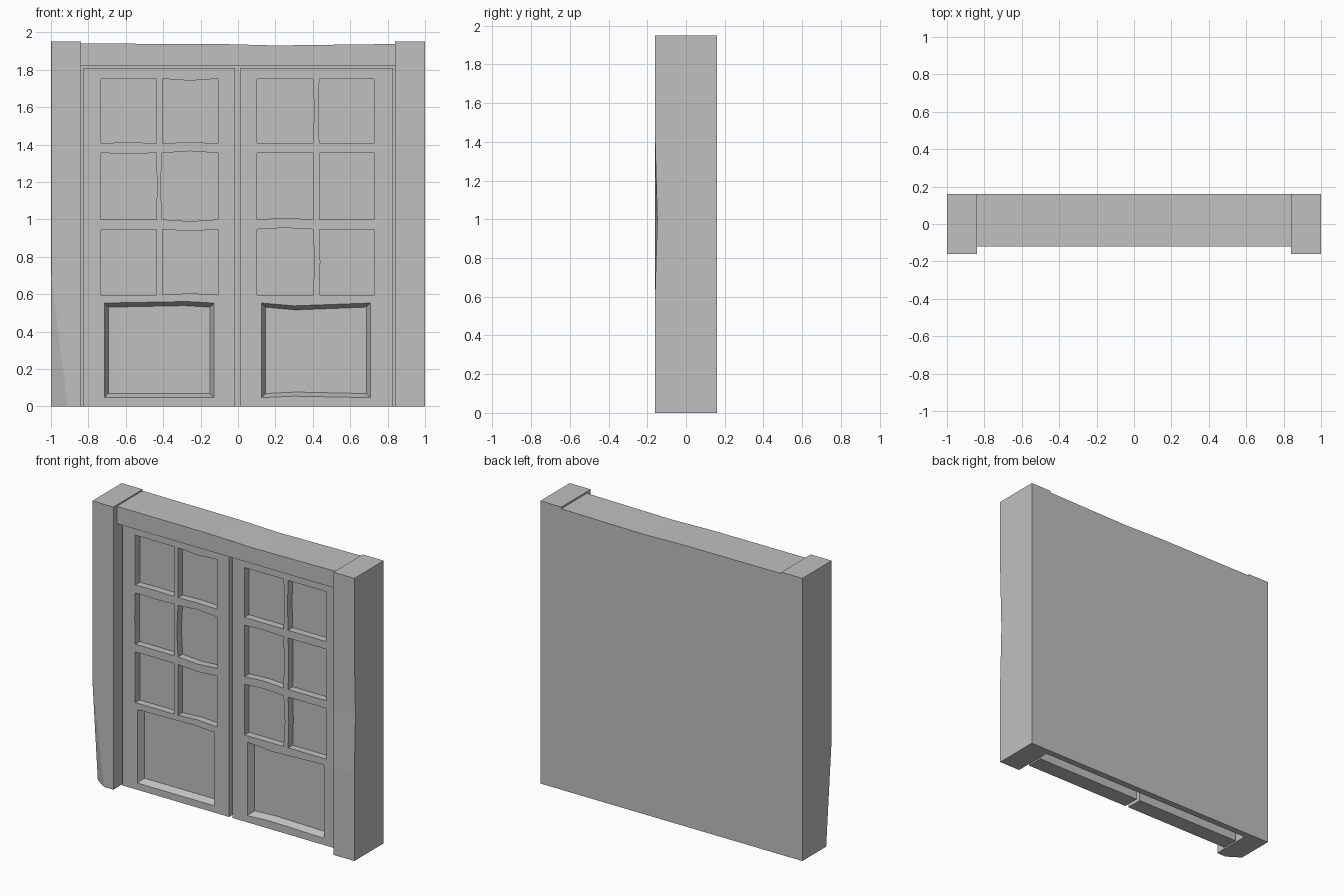
import bpy
import bmesh

old = bpy.data.objects.get("Cube")
if old:
    bpy.data.objects.remove(old, do_unlink=True)

grey = bpy.data.materials.new("plain_grey")
colour = (0.53, 0.53, 0.53, 1)
grey.use_nodes = True
grey.diffuse_color = colour
grey.node_tree.nodes["Principled BSDF"].inputs["Base Color"].default_value = colour


def loft(bm, rings):
    """Skin a closed solid through rings with equal point counts."""
    loops = [[bm.verts.new(p) for p in ring] for ring in rings]
    n = len(loops[0])
    for a, b in zip(loops, loops[1:]):
        for i in range(n):
            j = (i + 1) % n
            bm.faces.new((a[i], a[j], b[j], b[i]))
    bm.faces.new(loops[0])
    bm.faces.new(loops[-1])


def finish(name, bm):
    bmesh.ops.recalc_face_normals(bm, faces=bm.faces)
    mesh = bpy.data.meshes.new(name)
    bm.to_mesh(mesh)
    bm.free()
    mesh.materials.append(grey)
    obj = bpy.data.objects.new(name, mesh)
    bpy.context.scene.collection.objects.link(obj)
    return obj


def solid(name, rings):
    bm = bmesh.new()
    loft(bm, rings)
    return finish(name, bm)


def box(name, x0, x1, y0, y1, z0, z1):
    plan = [(x0, y0), (x1, y0), (x1, y1), (x0, y1)]
    return solid(name, [[(x, y, z) for x, y in plan] for z in (z0, z1)])


BACK, FRONT, POST_TOP = 0.16, -0.16, 1.95
DOOR_FRONT, DOOR_BACK = -0.075, 0.04


# Right-hand post, with its outer front corner worn away towards the foot
def worn_ring(z, cut_x, cut_y):
    return [(-0.84, FRONT, z), (-0.84, BACK, z), (-1, BACK, z),
            (-1, FRONT + cut_y, z), (-1 + cut_x, FRONT, z)]


solid("right_post", [worn_ring(0, 0.09, 0.06), worn_ring(0.7, 0.002, 0.002),
                     worn_ring(POST_TOP, 0.002, 0.002)])

# Left-hand post, with a shallow dent in its front edge
solid("left_post", [[(0.84, FRONT, z), (1, FRONT + dent, z), (1, BACK, z), (0.84, BACK, z)]
                    for z, dent in ((0, 0), (0.6, 0), (1, 0.012), (1.44, 0), (POST_TOP, 0))])

# Sagging lintel and back board
solid("lintel", [[(x, -0.12, 1.82), (x, BACK, 1.82), (x, BACK, z), (x, -0.12, z)]
                 for x, z in ((-0.84, 1.94), (-0.1, 1.938), (0.2, 1.93), (0.84, 1.938))])
box("back_board", -0.84, 0.84, 0.115, BACK, 0, 1.82)


def outline(y, x0, x1, z0, z1, bumps, at=0.5, inset=0.0):
    """Rectangle whose bottom, right, top and left edges bend by the bumps."""
    bottom, right, top, left = bumps
    x0, x1, z0, z1 = x0 + inset, x1 - inset, z0 + inset, z1 - inset
    xm, zm = x0 + (x1 - x0) * at, (z0 + z1) / 2
    return [(x, y, z) for x, z in (
        (x0, z0), (xm, z0 + bottom), (x1, z0), (x1 + right, zm),
        (x1, z1), (xm, z1 + top), (x0, z1), (x0 + left, zm))]


ROWS = ((0.597, 0.947), (1.0, 1.355), (1.408, 1.752))
STRAIGHT = (0, 0, 0, 0)


def make_door(name, x0, x1, columns, bends, panel_x, panel_bumps, panel_at):
    door = box(name, x0, x1, DOOR_FRONT, DOOR_BACK, 0, 1.81)
    bm = bmesh.new()
    outside = DOOR_FRONT - 0.05
    # Window recesses
    for c, (a, b) in enumerate(columns):
        for r, (low, high) in enumerate(ROWS):
            bumps = bends.get((c, r), STRAIGHT)
            loft(bm, [outline(y, a, b, low, high, bumps)
                      for y in (outside, DOOR_FRONT + 0.05)])
    # Sunken lower panel with sloping sides
    loft(bm, [outline(y, *panel_x, 0.047, 0.553, panel_bumps, panel_at, inset)
              for y, inset in ((outside, 0), (DOOR_FRONT, 0), (DOOR_FRONT + 0.045, 0.022))])
    cutter = finish(name + "_cutter", bm)
    cutter.hide_render = True
    cut = door.modifiers.new("recesses", "BOOLEAN")
    cut.operation = "DIFFERENCE"
    cut.solver = "EXACT"
    cut.object = cutter
    # Bake the cut and drop the cutter
    graph = bpy.context.evaluated_depsgraph_get()
    mesh = bpy.data.meshes.new_from_object(door.evaluated_get(graph))
    door.modifiers.clear()
    door.data = mesh
    bpy.data.objects.remove(cutter, do_unlink=True)


make_door("right_door", -0.828, -0.015, ((-0.732, -0.437), (-0.405, -0.108)),
          {(0, 1): (0, 0.004, -0.004, -0.004), (0, 2): (0.004, 0, 0, 0),
           (1, 0): (0.008, 0, -0.01, 0), (1, 1): (-0.01, 0, 0.01, -0.01),
           (1, 2): (0.004, 0, -0.01, 0)},
          (-0.715, -0.128), (0, 0, 0.008, 0), 0.75)
make_door("left_door", 0.01, 0.828, ((0.102, 0.4), (0.435, 0.728)),
          {(0, 0): (0, 0.01, 0.008, 0), (0, 1): (0.008, 0.004, 0.004, 0),
           (0, 2): (0, 0.008, 0, 0), (1, 0): (0, 0, 0, 0.005),
           (1, 1): (0, 0, 0, 0.004), (1, 2): (0, 0, 0, -0.005)},
          (0.125, 0.708), (0.008, 0, -0.015, 0), 0.3)
